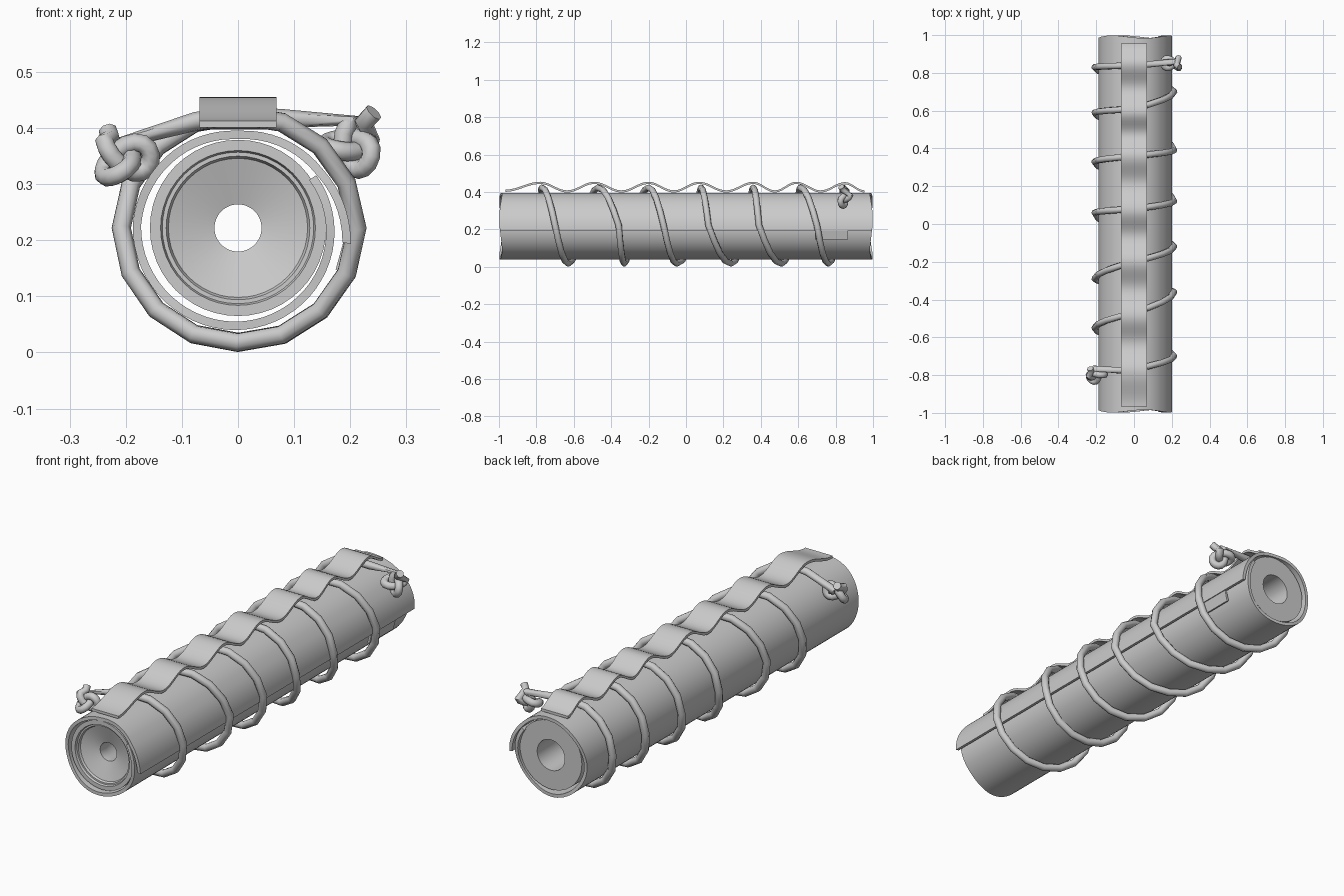
import bpy, bmesh, math
from mathutils import Vector

if "Cube" in bpy.data.objects:
    bpy.data.objects.remove(bpy.data.objects["Cube"])

CZ = 0.222  # height of the scroll axis


def mesh_object(name, verts, faces, angle=40):
    me = bpy.data.meshes.new(name)
    me.from_pydata(verts, [], faces)
    bm = bmesh.new()
    bm.from_mesh(me)
    bmesh.ops.recalc_face_normals(bm, faces=bm.faces)
    bm.to_mesh(me)
    bm.free()
    ob = bpy.data.objects.new(name, me)
    bpy.context.collection.objects.link(ob)
    smooth(ob, angle)
    return ob


def smooth(ob, angle):
    bpy.ops.object.select_all(action='DESELECT')
    bpy.context.view_layer.objects.active = ob
    ob.select_set(True)
    bpy.ops.object.shade_smooth_by_angle(angle=math.radians(angle))


def lerp_keys(keys, x):
    for (a, va), (b, vb) in zip(keys, keys[1:]):
        if x <= b:
            f = (x - a) / (b - a)
            return va + (vb - va) * f
    return keys[-1][1]


def skin(rows, closed_rows=False, closed_cols=False):
    """Faces of a grid of points given as equally long rows."""
    n, m = len(rows), len(rows[0])
    faces = []
    for i in range(n if closed_rows else n - 1):
        for j in range(m if closed_cols else m - 1):
            i2, j2 = (i + 1) % n, (j + 1) % m
            faces.append((i * m + j, i * m + j2, i2 * m + j2, i2 * m + j))
    return [p for r in rows for p in r], faces


# Rolled sheet: a spiral section with a loose outer flap on the right
R_KEYS = [(0, .168), (34, .172), (124, .182), (214, .188), (304, .173),
          (360, .184), (402, .203)]
THICK = 0.015
rows = []
for k in range(68):
    t = k * 6
    a = math.radians(34 - t)
    r = lerp_keys(R_KEYS, t)
    end = 0.991 + 0.007 * math.sin(3 * a + 1)
    row = [(rr * math.cos(a), y, CZ + rr * math.sin(a))
           for rr, y in ((r, -end), (r, end), (r - THICK, end), (r - THICK, -end))]
    rows.append(row)
v, f = skin(rows, closed_cols=True)
last = len(v) - 4
f += [(0, 1, 2, 3), (last + 3, last + 2, last + 1, last)]
mesh_object("rolled_sheet", v, f)

# Core with a dished front, a flat back and a hole right through
profile = [(.157, -.985), (.138, -.985), (.135, -.975), (.128, -.975), (.124, -.965),
           (.042, -.94), (.042, -.90), (.070, -.80), (.070, .98), (.157, .98)]
SEG = 48
rows = [[(r * math.cos(2 * math.pi * s / SEG), y, CZ + r * math.sin(2 * math.pi * s / SEG))
         for r, y in profile] for s in range(SEG)]
v, f = skin(rows, closed_rows=True, closed_cols=True)
mesh_object("core", v, f, 25)

# Wavy strip, rising over every turn of the cord
peaks = [-.78, -.49, -.20, .07, .36, .59, .85]
wave = [(-.965, .407)]
for p, q in zip(peaks, peaks[1:]):
    wave += [(p, .449), ((p + q) / 2, .403)]
wave += [(.85, .447), (.955, .403)]
rows = []
N = 112
for k in range(N + 1):
    y = -.965 + 1.92 * k / N
    for (a, za), (b, zb) in zip(wave, wave[1:]):
        if y <= b + 1e-6:
            s = (1 - math.cos(math.pi * (y - a) / (b - a))) / 2
            z = za + (zb - za) * s
            break
    rows.append([(-.069, y, z + .006), (.069, y, z + .006),
                 (.069, y, z - .006), (-.069, y, z - .006)])
v, f = skin(rows, closed_cols=True)
last = len(v) - 4
f += [(0, 1, 2, 3), (last + 3, last + 2, last + 1, last)]
mesh_object("wavy_strip", v, f)

# Small tab peeking out below the flap
sec = [(.190, .205), (.197, .198), (.184, .145), (.174, .148)]
v, f = skin([[(x, y, z) for x, z in sec] for y in (.69, .865)], closed_cols=True)
f += [(0, 1, 2, 3), (7, 6, 5, 4)]
mesh_object("seam_tab", v, f)


# Cord: knotted tail, six helical turns, knotted tail
def knot(center, u, v, size=.0165):
    u = Vector(u).normalized()
    v = Vector(v)
    v = (v - u * v.dot(u)).normalized()
    n = u.cross(v)
    pts = []
    for k in range(29):
        t = math.pi + .45 + (2 * math.pi - .9) * k / 28
        pts.append(Vector(center) + size * (u * (math.sin(t) + 2 * math.sin(2 * t))
                   + v * (math.cos(t) - 2 * math.cos(2 * t)) - n * math.sin(3 * t)))
    return pts


# y of the cord at top, right, bottom, left of each turn
turns = [-.77, -.70, -.63, -.55, -.47, -.36, -.33, -.29, -.20, -.12, -.05, .06,
         .08, .12, .24, .33, .36, .39, .51, .59, .61, .70, .76, .83, .84]
radii = [.201, .212, .204, .208]
left = knot((-.205, -.80, .348), (.75, .3, .35), (.1, -.5, -.8))
right = knot((.203, .852, .37), (-.75, .2, .35), (-.1, -.5, -.8))
path = [Vector((-.232, -.765, .395)), Vector((-.227, -.78, .381))] + left[::-1]
path.append(Vector((-.075, -.775, .412)))
for i in range(len(turns) - 1):
    for s in range(4):
        w = s / 4
        a = math.pi / 2 * (1 - i - w)
        y = turns[i] * (1 - w) + turns[i + 1] * w
        r = radii[i % 4] * (1 - w) + radii[(i + 1) % 4] * w
        path.append(Vector((r * math.cos(a), y, CZ + r * math.sin(a))))
path += [Vector((0, .84, .422)), Vector((.08, .845, .417))] + right
path += [Vector((.225, .84, .41)), Vector((.242, .83, .428))]

cu = bpy.data.curves.new("cord", 'CURVE')
cu.dimensions = '3D'
cu.bevel_depth = .0172
cu.bevel_resolution = 2
cu.use_fill_caps = True
sp = cu.splines.new('POLY')
sp.points.add(len(path) - 1)
for p, co in zip(sp.points, path):
    p.co = (*co, 1)
cord = bpy.data.objects.new("cord", cu)
bpy.context.collection.objects.link(cord)
bpy.ops.object.select_all(action='DESELECT')
bpy.context.view_layer.objects.active = cord
cord.select_set(True)
bpy.ops.object.convert(target='MESH')
smooth(bpy.context.view_layer.objects.active, 50)
